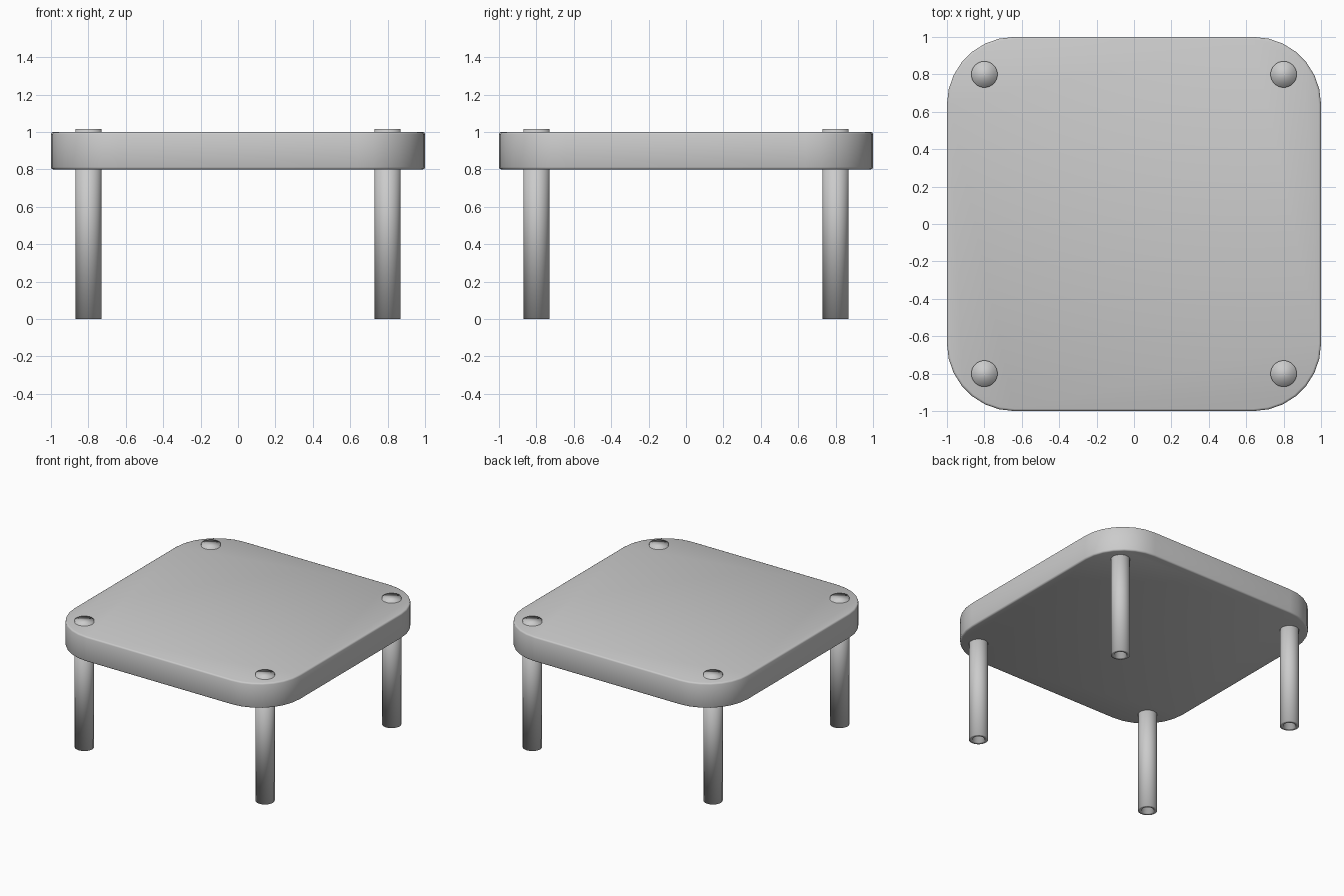
import bpy, bmesh, math

if "Cube" in bpy.data.objects:
    bpy.data.objects.remove(bpy.data.objects["Cube"])


def make_object(name, bm):
    bmesh.ops.recalc_face_normals(bm, faces=bm.faces[:])
    mesh = bpy.data.meshes.new(name)
    bm.to_mesh(mesh)
    bm.free()
    mesh.shade_smooth()
    obj = bpy.data.objects.new(name, mesh)
    bpy.context.collection.objects.link(obj)
    return obj


def tabletop():
    # Square slab with large rounded corners and a small edge round
    bm = bmesh.new()
    bmesh.ops.create_cube(bm, size=2)
    for v in bm.verts:
        v.co.z = 0.9 + 0.1 * v.co.z
    upright = [e for e in bm.edges
               if abs(e.verts[0].co.z - e.verts[1].co.z) > 0.1]
    bmesh.ops.bevel(bm, geom=upright, offset=0.36, offset_type='OFFSET',
                    segments=7, profile=0.5, affect='EDGES')
    rims = [e for e in bm.edges
            if abs(e.verts[0].co.z - e.verts[1].co.z) < 0.01]
    bmesh.ops.bevel(bm, geom=rims, offset=0.012, offset_type='OFFSET',
                    segments=2, profile=0.5, affect='EDGES')
    return make_object("tabletop", bm)


def leg(name, x, y):
    # Round leg passing through the top, with a hollow lower end
    bm = bmesh.new()
    bmesh.ops.create_cone(bm, cap_ends=True, segments=32, radius1=0.07,
                          radius2=0.07, depth=1.015)
    bmesh.ops.translate(bm, verts=bm.verts[:], vec=(x, y, 0.5075))
    bottom = min(bm.faces, key=lambda f: f.calc_center_median().z)
    bmesh.ops.inset_region(bm, faces=[bottom], thickness=0.025)
    bottom = min((f for f in bm.faces if len(f.verts) == 32),
                 key=lambda f: f.calc_center_median().z)
    res = bmesh.ops.extrude_face_region(bm, geom=[bottom])
    moved = [g for g in res["geom"] if isinstance(g, bmesh.types.BMVert)]
    bmesh.ops.translate(bm, verts=moved, vec=(0, 0, 0.98))
    if bottom.is_valid:
        bmesh.ops.delete(bm, geom=[bottom], context='FACES_ONLY')
    return make_object(name, bm)


tabletop()
for side, x in (("left", -0.8), ("right", 0.8)):
    for end, y in (("front", -0.8), ("back", 0.8)):
        leg(f"{end}_{side}_leg", x, y)
